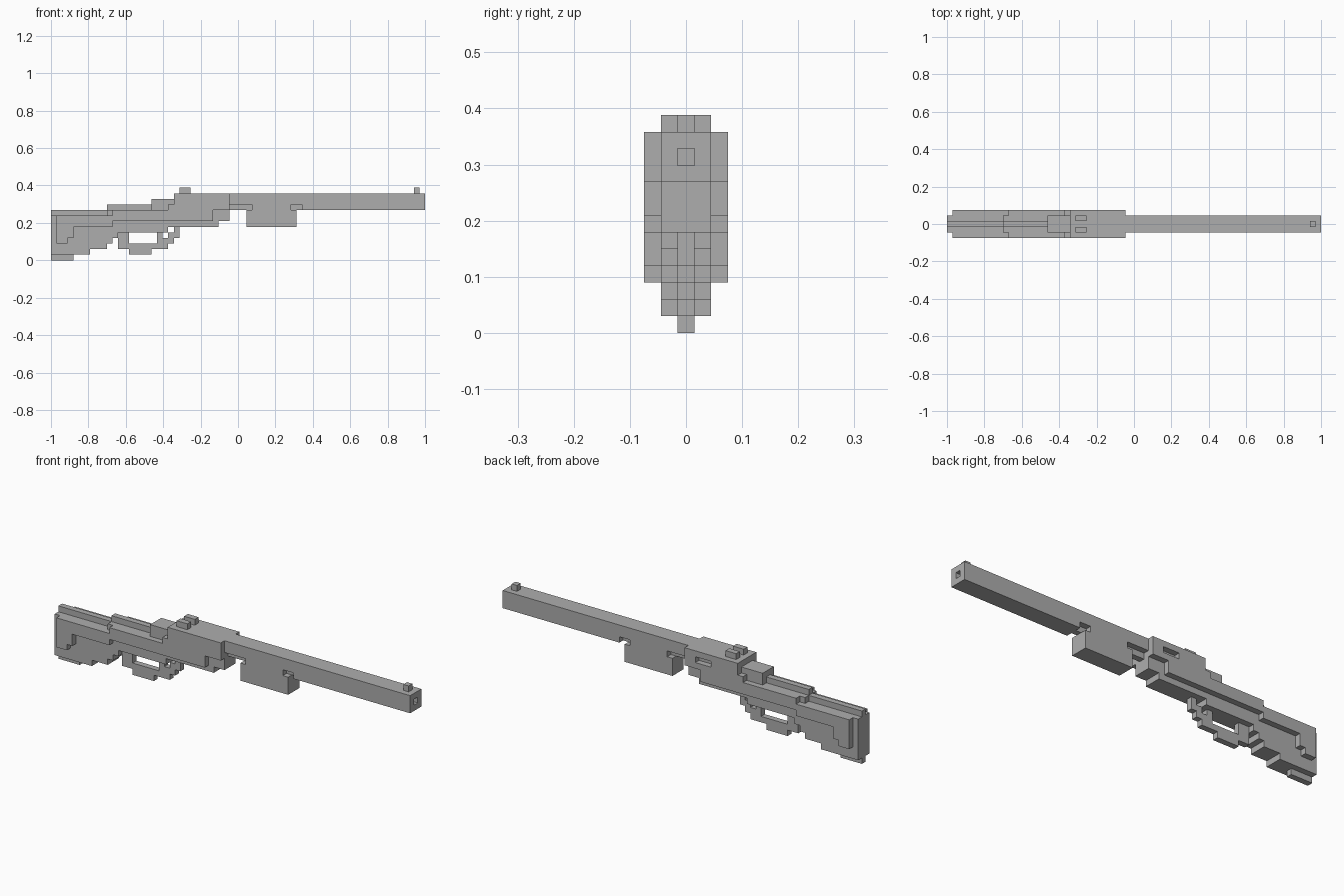
import bpy
import bmesh

cube = bpy.data.objects.get("Cube")
if cube:
    bpy.data.objects.remove(cube, do_unlink=True)

V = 2 / 67  # size of one block

grey = bpy.data.materials.new("plain_grey")
grey.use_nodes = True
colour = (0.42, 0.42, 0.42, 1)
grey.diffuse_color = colour
grey.node_tree.nodes["Principled BSDF"].inputs["Base Color"].default_value = colour


def blocks(name, half, runs, y=0):
    """Boxes given as (x start, x end, bottom, top) in blocks, `half` deep each way from y."""
    bm = bmesh.new()
    for x0, x1, z0, z1 in runs:
        verts = bmesh.ops.create_cube(bm, size=1)["verts"]
        for v in verts:
            v.co.x = -1 + V * (x0 if v.co.x < 0 else x1)
            v.co.y = V * (y + (-half if v.co.y < 0 else half))
            v.co.z = V * (z0 if v.co.z < 0 else z1)
    mesh = bpy.data.meshes.new(name)
    bm.to_mesh(mesh)
    bm.free()
    mesh.materials.append(grey)
    obj = bpy.data.objects.new(name, mesh)
    bpy.context.collection.objects.link(obj)
    return obj


def cut(target, cutter):
    cutter.hide_render = True
    cutter.hide_viewport = True
    cutter.display_type = 'WIRE'
    mod = target.modifiers.new("cut", 'BOOLEAN')
    mod.operation = 'DIFFERENCE'
    mod.solver = 'EXACT'
    mod.object = cutter


# Stock: stepped core, raised side panels, top ridge and toe
blocks("stock", 1.5, [(0, 7, 1, 8), (7, 10, 2, 8), (10, 11, 3, 9), (11, 12, 4, 9),
                      (12, 14, 5, 9), (14, 18, 5, 9)])
blocks("stock_side_panels", 2.5, [(1, 3, 3, 8), (3, 4, 4, 8), (4, 11, 6, 8), (11, 21, 7, 9),
                                  (21, 22, 7, 10)])
blocks("stock_ridge", 0.5, [(0, 10, 8, 9), (10, 18, 9, 10)])
blocks("stock_toe", 0.5, [(0, 4, 0, 1)])

# Receiver: wide body, bolt housing and lower frame
receiver = blocks("receiver", 2.5, [(22, 32, 9, 12)])
blocks("receiver_lower", 2.5, [(22, 29, 7, 9)])
blocks("bolt_housing", 1.5, [(18, 22, 9, 11)])
blocks("lower_frame", 1.5, [(18, 21, 5, 7), (21, 30, 6, 7), (29, 32, 7, 9)])
cut(receiver, blocks("ejection_port_cutter", 1, [(27, 30, 10, 11)], y=2.5))

# Trigger and its guard
blocks("trigger_guard", 0.5, [(12, 14, 2, 5), (14, 18, 1, 3), (18, 21, 2, 3),
                              (20, 21, 3, 4), (21, 22, 3, 5), (22, 23, 4, 6)])
blocks("trigger", 0.5, [(19, 20, 3, 5)])

# Barrel with a square bore and recesses beside the magazine
barrel = blocks("barrel", 1.5, [(32, 67, 9, 12)])
cut(barrel, blocks("bore_cutter", 0.5, [(65, 68, 10, 11)]))
for name, side in (("right", -1), ("left", 1)):
    cut(barrel, blocks(name + "_recess_cutter", 0.5,
                       [(31, 36, 8, 10), (43, 45, 8, 10)], y=side * 1.0))
blocks("magazine", 1.5, [(35, 44, 6, 9)])

# Sights
for name, side in (("right", -1), ("left", 1)):
    blocks(name + "_rear_sight", 0.5, [(23, 25, 12, 13)], y=side)
blocks("front_sight", 0.5, [(65, 66, 12, 13)])
